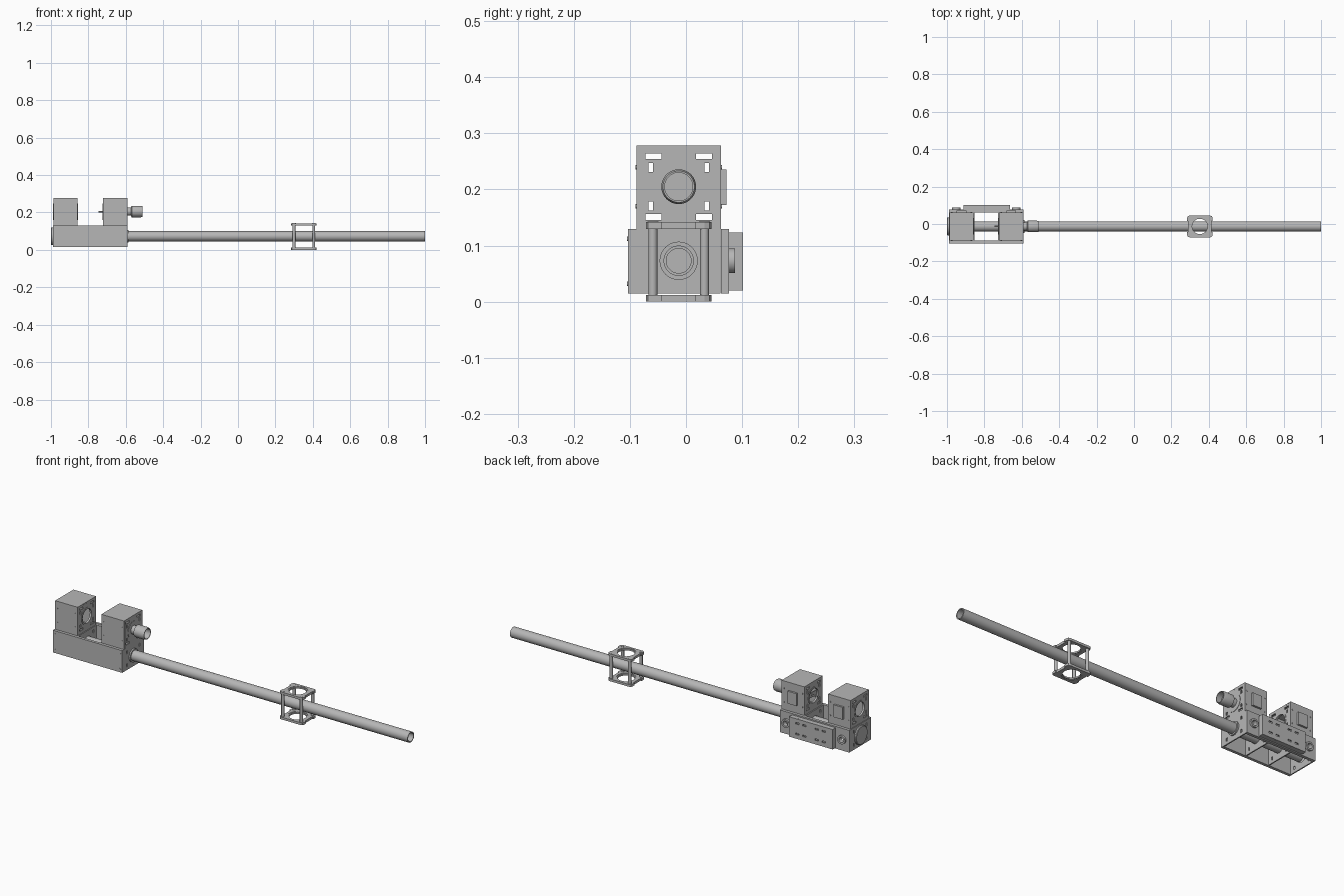
import bpy, bmesh, math
from mathutils import Matrix, Vector

cube = bpy.data.objects.get("Cube")
if cube:
    bpy.data.objects.remove(cube, do_unlink=True)

grey = bpy.data.materials.new("plain grey")
grey.use_nodes = True
COLOUR = (0.47, 0.47, 0.47, 1)
grey.diffuse_color = COLOUR
grey.node_tree.nodes["Principled BSDF"].inputs["Base Color"].default_value = COLOUR
YC, TUBE_Z, TOP_Z = -0.013, 0.073, 0.205


def finish(name, bm, smooth=False):
    bmesh.ops.recalc_face_normals(bm, faces=bm.faces)
    mesh = bpy.data.meshes.new(name)
    bm.to_mesh(mesh)
    bm.free()
    ob = bpy.data.objects.new(name, mesh)
    bpy.context.collection.objects.link(ob)
    mesh.materials.append(grey)
    if smooth:
        bpy.ops.object.select_all(action='DESELECT')
        ob.select_set(True)
        bpy.context.view_layer.objects.active = ob
        bpy.ops.object.shade_smooth_by_angle()
    return ob


def box(name, x, y, z, bevel=0):
    bm = bmesh.new()
    size = [b - a for a, b in (x, y, z)]
    mid = [(a + b) / 2 for a, b in (x, y, z)]
    bmesh.ops.create_cube(bm, size=1, matrix=Matrix.Translation(mid) @ Matrix.Diagonal((*size, 1)))
    if bevel:
        edges = [e for e in bm.edges if abs((e.verts[0].co - e.verts[1].co).z) > 1e-5]
        bmesh.ops.bevel(bm, geom=edges, offset=bevel, segments=2, affect='EDGES', profile=0.5)
    return finish(name, bm)


def lathe(name, axis, centre, profile, closed=False, steps=48):
    """Spin (along, radius) points about an axis through centre."""
    bm = bmesh.new()
    d = Vector([float(axis == a) for a in "xyz"])
    side = Vector((0, 0, 1)) if axis != "z" else Vector((1, 0, 0))
    c = Vector(centre)
    verts = [bm.verts.new(c + d * a + side * r) for a, r in profile]
    pairs = list(zip(verts, verts[1:])) + ([(verts[-1], verts[0])] if closed else [])
    edges = [bm.edges.new(p) for p in pairs]
    bmesh.ops.spin(bm, geom=verts + edges, cent=c, axis=d, angle=math.tau, steps=steps)
    bmesh.ops.remove_doubles(bm, verts=bm.verts, dist=1e-5)
    return finish(name, bm, True)


def disc(name, axis, centre, r, a, b):
    return lathe(name, axis, centre, [(a, 0), (a, r), (b, r), (b, 0)])


def ring(name, axis, centre, r, inner, a, b):
    return lathe(name, axis, centre, [(a, inner), (a, r), (b, r), (b, inner)], True)


def cut(ob, cutters):
    for c in cutters:
        m = ob.modifiers.new("opening", 'BOOLEAN')
        m.operation, m.solver, m.object = 'DIFFERENCE', 'EXACT', c
        bpy.context.view_layer.objects.active = ob
        bpy.ops.object.modifier_apply(modifier=m.name)
        bpy.data.objects.remove(c, do_unlink=True)


def end_plate(name, x, y, z, zc, hole, slits):
    """Upright plate with a round opening, four slots and edge slits."""
    plate = box(name, x, y, z)
    wide = (x[0] - .01, x[1] + .01)
    cutters = [disc("cutter", "x", (0, YC, zc), hole, *wide)]
    for s in (-1, 1):
        for t in (-1, 1):
            sy, sz = YC + s * .05, zc + t * .034
            cutters.append(box("cutter", wide, (sy - .004, sy + .004), (sz - .008, sz + .008)))
            if t in slits:
                sy, sz = YC + s * .045, zc + t * .054
                cutters.append(box("cutter", wide, (sy - .014, sy + .014), (sz - .005, sz + .005)))
    cut(plate, cutters)


# Upper housings: folded cover over two end plates
for side, x0, x1 in (("left_end", -.987, -.858), ("inner", -.722, -.592)):
    box(side + "_housing_front", (x0, x1), (-.088, -.082), (.13, .278))
    box(side + "_housing_back", (x0, x1), (.056, .062), (.13, .278))
    box(side + "_housing_roof", (x0, x1), (-.088, .062), (.272, .278))
    for n, x in enumerate((x0, x1 - .006)):
        end_plate(f"{side}_housing_plate_{n}", (x, x + .006), (-.0819, .0559),
                  (.13, .2719), TOP_Z, .04, (-1, 1))
        ring(f"{side}_bore_ring_{n}", "x", (x, YC, TOP_Z), .044, .036, -.002, .008)
    # Access cover on the rear wall, and fasteners on both walls
    mid = (x0 + x1) / 2
    box(side + "_access_cover", (mid - .026, mid + .026), (.062, .072), (.172, .236))
    for x in (x0 + .012, x1 - .012):
        for z in (.17, .24):
            disc(side + "_screw", "y", (x, 0, z), .004, -.09, -.088)
            disc(side + "_rear_screw", "y", (x, 0, z), .004, .062, .064)

# Lower base: two long walls, open below, with end plates
X0, X1 = -.99, -.592
box("base_front_wall", (X0, X1), (-.103, -.088), (.015, .13))
back = box("base_back_wall", (X0, X1), (.062, .077), (.015, .13))
cut(back, [disc("cutter", "y", (x, 0, TUBE_Z), .014, .05, .09) for x in (-.95, -.63)])
for n, x in enumerate((X0, -.86, -.728, X1 - .006)):
    end_plate(f"base_plate_{n}", (x, x + .006), (-.0879, .0619), (.015, .13), TUBE_Z, .0275, ())
for n, (a, b) in enumerate(((X0, -.858), (-.722, X1))):
    deck = box(f"base_deck_{n}", (a + .006, b - .006), (-.0879, .0619), (.124, .13))
    cut(deck, [disc("cutter", "z", ((a + b) / 2, YC, 0), .042, .1, .15)])
for x in (X0 + .012, X1 - .012):
    for z in (.032, .112):
        disc("base_screw", "y", (x, 0, z), .004, -.105, -.103)

# Bearing cap on the outer end
lathe("end_cap", "x", (0, YC, TUBE_Z),
      [(-.99, 0), (-.99, .048), (-.997, .048), (-1, .045), (-1, 0)])
# Rear bracket: shallow channel with a hub behind it
bracket = box("rear_bracket", (-.912, -.662), (.096, .102), (.02, .123))
slots = []
for x in (-.86, -.82, -.75, -.71):
    for z in (.045, .1):
        slots.append(box("cutter", (x - .01, x + .01), (.09, .11), (z - .004, z + .004)))
cut(bracket, slots)
for z in (.02, .119):
    box("bracket_flange", (-.912, -.662), (.077, .0959), (z, z + .004))
for x in (-.912, -.668):
    box("bracket_foot", (x, x + .006), (.077, .0959), (.024, .119))
for x in (-.95, -.63):
    ring("rear_hub", "y", (x, 0, TUBE_Z), .022, .013, .077, .087)

# Main tube
ring("main_tube", "x", (0, YC, TUBE_Z), .027, .022, -.975, 1)
ring("tube_collar", "x", (0, YC, TUBE_Z), .034, .027, -.592, -.585)

# Eyepiece cup and pin on the inner housing
lathe("eyepiece", "x", (0, YC, TOP_Z),
      [(-.6, 0), (-.6, .04), (-.59, .04), (-.59, .022), (-.573, .022), (-.568, .031),
       (-.52, .031), (-.51, .028), (-.51, .025), (-.54, .025), (-.54, 0)])
disc("alignment_pin", "x", (0, YC, TOP_Z), .004, -.745, -.6)
box("pin_carrier", (-.712, -.708), (-.06, .034), (TOP_Z - .012, TOP_Z + .012))

# Open cage around the tube
CX = .352
for name, z in (("lower", 0), ("upper", .13)):
    plate = box(f"cage_{name}_plate", (CX - .068, CX + .068), (YC - .058, YC + .058), (z, z + .012), .012)
    cutters = [disc("cutter", "z", (CX, YC, z), .047, -.02, .04)]
    for s in (-1, 1):
        cutters.append(box("cutter", (CX + s * .068 - .006, CX + s * .068 + .006),
                           (YC - .03, YC + .03), (z - .01, z + .03)))
    cut(plate, cutters)
    ring(f"cage_{name}_ring", "z", (CX, YC, z), .049, .041, .002, .010)
for sx in (-1, 1):
    for sy in (-1, 1):
        disc("cage_post", "z", (CX + sx * .053, YC + sy * .046, 0), .008, .01, .132)
        for z in (0, .139):
            disc("cage_post_cap", "z", (CX + sx * .053, YC + sy * .046, z), .01, -0.0, .004)
